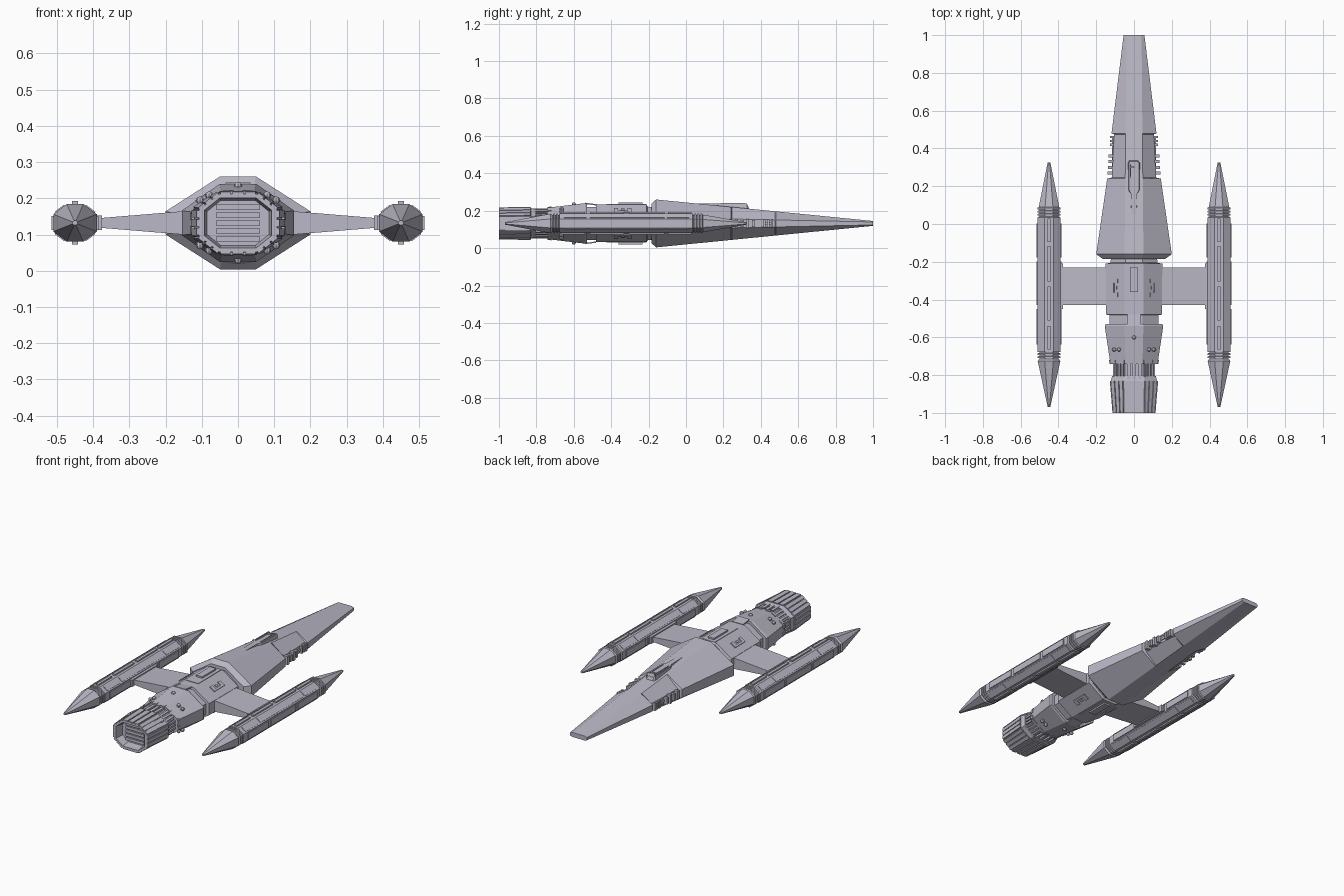
import bpy, bmesh
from mathutils import Vector, Matrix

cube = bpy.data.objects.get("Cube")
if cube:
    bpy.data.objects.remove(cube, do_unlink=True)

paint = bpy.data.materials.new("lavender grey")
paint.use_nodes = True
COLOUR = (0.5, 0.485, 0.57, 1)
paint.diffuse_color = COLOUR
paint.node_tree.nodes["Principled BSDF"].inputs["Base Color"].default_value = COLOUR

ZC = 0.132
TOP, BOTTOM, LEFT, RIGHT = 1, 5, 7, 3
SLANTS = (0, 2, 4, 6)


def finish(name, bm):
    bmesh.ops.recalc_face_normals(bm, faces=bm.faces)
    mesh = bpy.data.meshes.new(name)
    bm.to_mesh(mesh)
    bm.free()
    mesh.materials.append(paint)
    ob = bpy.data.objects.new(name, mesh)
    bpy.context.collection.objects.link(ob)
    return ob


def ring(sec, cx=0):
    """Octagon from (y, half width, half height, flat top half, flat side half)."""
    y, w, h, tw, sh = sec
    quarter = [(w, sh), (tw, h), (-tw, h), (-w, sh)]
    pts = quarter + [(-a, -b) for a, b in quarter]
    return [Vector((cx + a, y, ZC + b)) for a, b in pts]


def loft(name, secs, cx=0):
    bm = bmesh.new()
    rings = [[bm.verts.new(p) for p in ring(s, cx)] for s in secs]
    for a, b in zip(rings, rings[1:]):
        for i in range(8):
            j = (i + 1) % 8
            bm.faces.new((a[i], a[j], b[j], b[i]))
    bm.faces.new(rings[0])
    bm.faces.new(rings[-1])
    return finish(name, bm)


def plate(bm, a, b, side, u, v, t, cx=0):
    """Raised panel on one facet between two sections; u across, v along."""
    ra, rb = ring(a, cx), ring(b, cx)
    k = (side + 1) % 8

    def at(p, q):
        return ra[side].lerp(ra[k], p).lerp(rb[side].lerp(rb[k], p), q)
    quad = [at(u[0], v[0]), at(u[1], v[0]), at(u[1], v[1]), at(u[0], v[1])]
    n = (quad[2] - quad[0]).cross(quad[3] - quad[1]).normalized()
    mid = sum(quad, Vector()) / 4
    if n.dot(mid - Vector((cx, mid.y, ZC))) < 0:
        n = -n
    low = [bm.verts.new(p - n * 0.004) for p in quad]
    high = [bm.verts.new(p + n * t) for p in quad]
    bm.faces.new(low)
    bm.faces.new(high)
    for i in range(4):
        j = (i + 1) % 4
        bm.faces.new((low[i], low[j], high[j], high[i]))


def box(bm, centre, size):
    bmesh.ops.create_cube(bm, size=1, matrix=Matrix.Translation(centre) @ Matrix.Diagonal((*size, 1)))


# Long tapering forward hull, narrowed where the side machinery sits
def hull(y, w):
    s = (y + 0.16) / 1.16
    return (y, w, 0.128 - 0.115 * s, 0.05 - 0.01 * s, 0.032 - 0.024 * s)


loft("forward_hull", [(-0.185, 0.165, 0.105, 0.045, 0.025), hull(-0.16, 0.2), hull(0.24, 0.142),
                      hull(0.245, 0.118), hull(0.475, 0.106), hull(0.48, 0.119), hull(1, 0.055)])

# Machinery blocks in the side recesses
bm = bmesh.new()
for sx in (-1, 1):
    for i, y in enumerate((0.27, 0.3, 0.33, 0.36)):
        box(bm, (sx * (0.122 - 0.002 * i), y, ZC), (0.036, 0.016, 0.05 - 0.012 * (i % 2)))
    for y in (0.42, 0.44, 0.46):
        box(bm, (sx * 0.11, y, ZC), (0.032, 0.012, 0.042))
    box(bm, (sx * 0.107, 0.36, ZC), (0.02, 0.2, 0.014))
finish("side_machinery", bm)

# Slats in the blunt nose
bm = bmesh.new()
for i in range(5):
    box(bm, (-0.036 + 0.018 * i, 0.997, ZC), (0.01, 0.006, 0.012))
finish("nose_slats", bm)

# Cockpit canopy with a narrow spine behind it
bm = bmesh.new()
outline = [(0.016, 0.02), (0.02, 0.16), (0.034, 0.18), (0.034, 0.325), (0.024, 0.345)]
outline += [(-x, y) for x, y in reversed(outline)]
base = [bm.verts.new((x, y, 0.19)) for x, y in outline]
roof = [bm.verts.new((x * 0.8, min(y, 0.33), 0.239 - 0.01 * (y > 0.33))) for x, y in outline]
n = len(outline)
for i in range(n):
    bm.faces.new((base[i], base[(i + 1) % n], roof[(i + 1) % n], roof[i]))
bm.faces.new(base)
bm.faces.new(roof)
finish("cockpit_canopy", bm)
bm = bmesh.new()
for x in (-0.018, 0.018):
    box(bm, (x, 0.25, 0.238), (0.005, 0.13, 0.008))
box(bm, (0, 0.3, 0.238), (0.036, 0.008, 0.008))
finish("canopy_frame", bm)

# Middle body, its neck and the tapered rear body
mid_a, mid_b = (-0.21, 0.15, 0.1, 0.05, 0.034), (-0.48, 0.148, 0.1, 0.05, 0.034)
loft("middle_body", [(-0.17, 0.12, 0.085, 0.045, 0.03), (-0.205, 0.125, 0.09, 0.045, 0.03),
                     mid_a, mid_b, (-0.482, 0.13, 0.088, 0.045, 0.03), (-0.54, 0.13, 0.088, 0.045, 0.03)])
rear_a, rear_b = (-0.54, 0.155, 0.108, 0.05, 0.034), (-0.74, 0.125, 0.084, 0.045, 0.03)
loft("rear_body", [(-0.53, 0.15, 0.104, 0.05, 0.034), rear_a, rear_b])

bm = bmesh.new()
for side in (TOP, BOTTOM):
    plate(bm, mid_a, mid_b, side, (0.3, 0.7), (0.08, 0.56), 0.012)
    plate(bm, mid_a, mid_b, side, (0.1, 0.9), (0.0, 0.8), 0.003)
    plate(bm, mid_b, rear_a, side, (0.15, 0.85), (0.0, 1), 0.003)
finish("spine_plates", bm)

# Bracket shaped panels on the sloping faces of the middle body
bm = bmesh.new()
for side in SLANTS:
    flip = side in (2, 6)
    for u, v in (((0.35, 0.45), (0.3, 0.65)), ((0.45, 0.65), (0.3, 0.38)),
                 ((0.45, 0.65), (0.57, 0.65)), ((0.5, 0.6), (0.44, 0.51))):
        u = (1 - u[1], 1 - u[0]) if flip else u
        plate(bm, mid_a, mid_b, side, u, v, 0.006)
finish("bracket_panels", bm)

# Blocks around the rear rim and small domes on the rear body
bm = bmesh.new()
for side in range(8):
    for u in ((0.06, 0.36), (0.64, 0.94)):
        plate(bm, rear_a, rear_b, side, u, (0.9, 1.0), 0.004)
finish("rim_blocks", bm)
bm = bmesh.new()
for sz in (-1, 1):
    for x, y, z in ((-0.105, -0.665, 0.062), (-0.08, -0.665, 0.076), (0.08, -0.665, 0.076),
                    (0.105, -0.665, 0.062), (0, -0.6, 0.102)):
        bmesh.ops.create_uvsphere(bm, u_segments=8, v_segments=6, radius=0.011,
                                  matrix=Matrix.Translation((x, y, ZC + sz * z)))
finish("rear_domes", bm)

# Ribbed collar ahead of the engine
col_a, col_b = (-0.73, 0.102, 0.07, 0.048, 0.032), (-0.82, 0.102, 0.07, 0.048, 0.032)
loft("engine_collar", [col_a, col_b])
bm = bmesh.new()
for side in range(8):
    for i in range(3):
        plate(bm, col_a, col_b, side, (0.1 + 0.3 * i, 0.28 + 0.3 * i), (0, 1), 0.01)
finish("collar_ribs", bm)

# Hollow engine nozzle with outer panels and a slatted inner plate
noz_a, noz_b = (-0.83, 0.122, 0.082, 0.055, 0.038), (-1.0, 0.108, 0.08, 0.052, 0.036)
loft("engine_nozzle", [(-0.805, 0.116, 0.076, 0.052, 0.036), noz_a, noz_b,
                       (-1.0, 0.093, 0.069, 0.05, 0.035), (-0.95, 0.085, 0.062, 0.048, 0.032)])
bm = bmesh.new()
for side in range(8):
    for u in ((0.03, 0.3), (0.36, 0.64), (0.7, 0.97)):
        plate(bm, noz_a, noz_b, side, u, (0, 0.995), 0.006)
finish("nozzle_panels", bm)
bm = bmesh.new()
for i in range(5):
    box(bm, (0, -0.952, ZC + 0.022 * (i - 2)), (0.12, 0.012, 0.016))
finish("nozzle_slats", bm)

# Wings, side pods and pod fittings, mirrored left and right
for sx, label in ((1, "left"), (-1, "right")):
    bm = bmesh.new()
    bmesh.ops.create_cube(bm, size=1)
    for v in bm.verts:
        tip = v.co.x > 0
        half = 0.011 if tip else 0.034
        v.co = (sx * (0.41 if tip else 0.13), -0.23 if v.co.y > 0 else -0.43,
                ZC + (half if v.co.z > 0 else -half))
    finish(label + "_wing", bm)

    bm = bmesh.new()
    box(bm, (sx * 0.39, -0.33, ZC), (0.03, 0.24, 0.04))
    finish(label + "_wing_mount", bm)

    cx = sx * 0.45

    def pod(y, k):
        return (y, 0.06 * k, 0.052 * k, 0.023 * k, 0.024 * k)
    steps = [pod(-0.968, 0.12), pod(-0.725, 1)]
    for start in (-0.715, 0.04):
        if start > 0:
            steps += [pod(-0.67, 1), pod(0.035, 1)]
        for i in range(3):
            y = start + 0.016 * i
            steps += [pod(y, 0.86), pod(y + 0.005, 0.86), pod(y + 0.006, 1), pod(y + 0.014, 1)]
    steps += [pod(0.09, 0.9), pod(0.325, 0.12)]
    loft(label + "_pod", steps, cx)

    bm = bmesh.new()
    a, b = pod(0.03, 1), pod(-0.665, 1)
    for side in (TOP, BOTTOM):
        for v in ((0.0, 0.18), (0.21, 0.48), (0.52, 0.78), (0.82, 1.0)):
            plate(bm, a, b, side, (0.32, 0.68), v, 0.008, cx)
    for side in (LEFT, RIGHT):
        for v in ((0.04, 0.3), (0.33, 0.66), (0.69, 0.96)):
            plate(bm, a, b, side, (0.1, 0.9), v, 0.005, cx)
    for side in SLANTS:
        for v in ((0.02, 0.19), (0.21, 0.78), (0.81, 0.98)):
            plate(bm, a, b, side, (0.15, 0.85), v, 0.003, cx)
    finish(label + "_pod_panels", bm)
